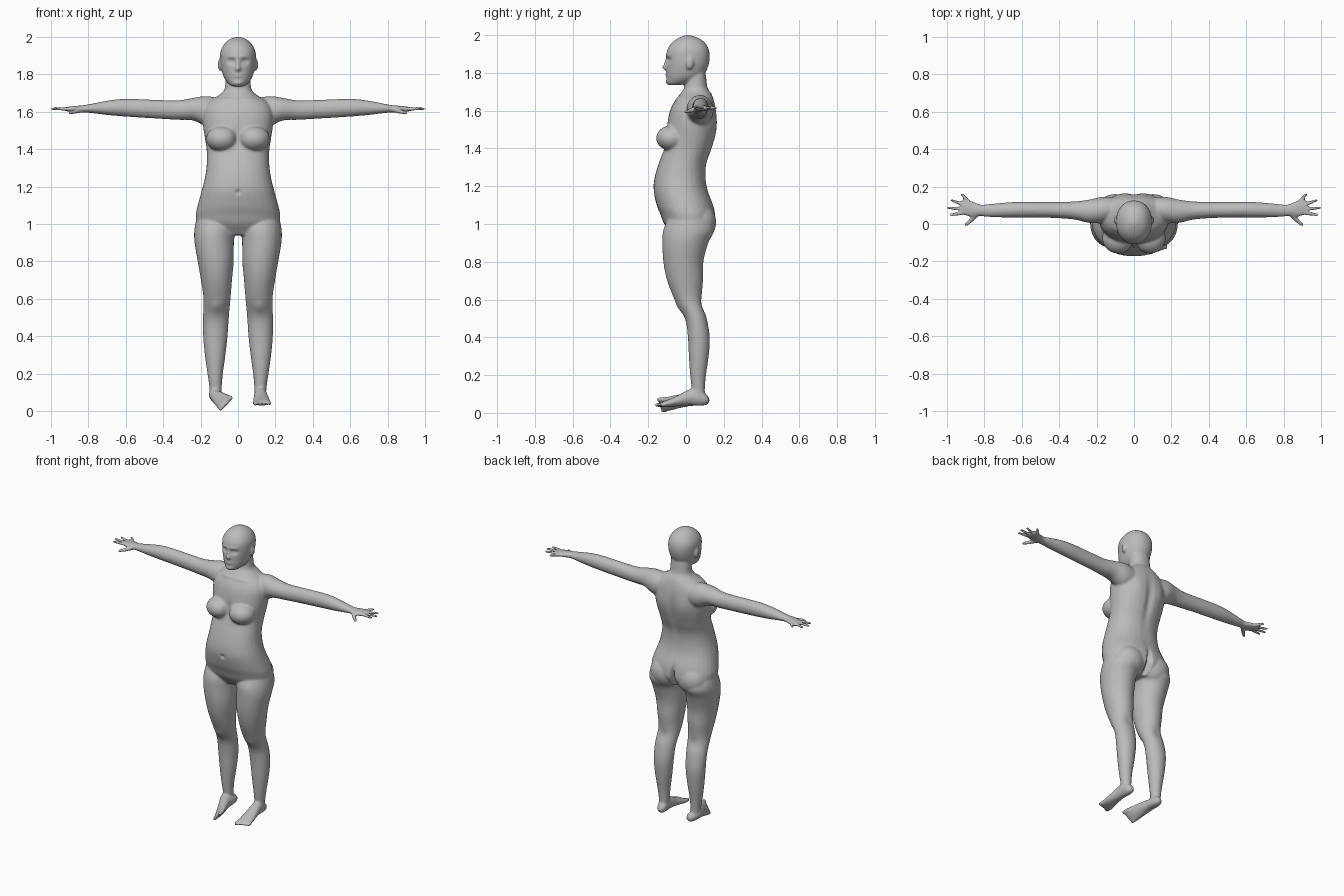
import bpy, bmesh, math
from mathutils import Vector, Matrix

cube = bpy.data.objects.get("Cube")
if cube:
    bpy.data.objects.remove(cube)

X, Y, Z = Vector((1, 0, 0)), Vector((0, 1, 0)), Vector((0, 0, 1))
bm = bmesh.new()


def spline(rows, steps=4):
    """Smoothly interpolate between rows of numbers."""
    out = []
    for i in range(len(rows) - 1):
        a, b, c, d = (rows[min(max(k, 0), len(rows) - 1)] for k in range(i - 1, i + 3))
        for s in range(steps):
            t = s / steps
            out.append([q + t / 2 * (r - p + t * (2 * p - 5 * q + 4 * r - w + t * (3 * (q - r) + w - p)))
                        for p, q, r, w in zip(a, b, c, d)])
    return out + [list(rows[-1])]


def loft(rows, u, v, place, sides=32, power=1.0, matrix=None):
    """Skin rings; place(row) gives centre and two radii along u and v."""
    rings = []
    for row in spline(rows):
        centre, a, b = place(row)
        ring = []
        for k in range(sides):
            t = math.tau * k / sides
            c, s = math.cos(t), math.sin(t)
            p = centre + u * a * math.copysign(abs(c) ** power, c) + v * b * math.copysign(abs(s) ** power, s)
            ring.append(bm.verts.new(matrix @ p if matrix else p))
        rings.append(ring)
    for lo, hi in zip(rings, rings[1:]):
        for k in range(sides):
            n = (k + 1) % sides
            bm.faces.new((lo[k], lo[n], hi[n], hi[k]))
    bm.faces.new(rings[0])
    bm.faces.new(rings[-1])


def upright(rows, side=1, power=1.0):
    """Rows are height, centre x, half width, front y, back y."""
    loft(rows, X, Y, lambda r: (Vector((side * r[1], (r[3] + r[4]) / 2, r[0])), r[2], (r[4] - r[3]) / 2),
         power=power)


def ball(centre, size, matrix=None):
    m = Matrix.Translation(centre) @ Matrix.Diagonal((*size, 1))
    bmesh.ops.create_uvsphere(bm, u_segments=24, v_segments=16, radius=1, matrix=matrix @ m if matrix else m)


def digit(points, r0, r1, matrix=None):
    """Rounded finger or toe through a few points."""
    path = [Vector(p) for p in points]
    n = 10 * (len(path) - 1)
    for i in range(n + 1):
        seg = min(i // 10, len(path) - 2)
        r = r0 + (r1 - r0) * i / n
        p = path[seg].lerp(path[seg + 1], i / 10 - seg)
        m = Matrix.Translation(p)
        bmesh.ops.create_icosphere(bm, subdivisions=2, radius=r, matrix=matrix @ m if matrix else m)


# Torso and neck
upright([(.94, 0, .15, -.07, .10), (1.0, 0, .215, -.115, .15), (1.05, 0, .225, -.135, .155),
         (1.1, 0, .215, -.155, .145), (1.18, 0, .193, -.172, .115), (1.25, 0, .176, -.165, .105),
         (1.32, 0, .167, -.145, .11), (1.39, 0, .167, -.12, .135), (1.46, 0, .177, -.11, .155),
         (1.53, 0, .187, -.1, .163), (1.6, 0, .185, -.085, .16), (1.65, 0, .16, -.06, .15),
         (1.69, 0, .1, -.03, .135), (1.72, 0, .072, -.01, .115), (1.78, 0, .066, 0, .106),
         (1.83, 0, .06, 0, .1)], power=.9)

# Head
upright([(1.735, 0, .03, -.09, -.04), (1.75, 0, .052, -.1, .03), (1.78, 0, .074, -.103, .085),
         (1.82, 0, .087, -.104, .112), (1.87, 0, .095, -.104, .125), (1.92, 0, .094, -.1, .122),
         (1.96, 0, .074, -.075, .1), (1.985, 0, .046, -.04, .065), (2.0, 0, .01, 0, .02)], power=.93)

# Foot frames: the left one stands flat, the right one is rolled inward
pivot = Vector((.12, .07, .09))
roll = (Matrix.Rotation(math.radians(7), 4, 'Z') @ Matrix.Rotation(math.radians(-50), 4, 'Y'))
right_pivot = Vector((-pivot.x, pivot.y, pivot.z))
tilt = Matrix.Translation(right_pivot - Z * .01) @ roll @ Matrix.Translation(-right_pivot)

for side in (1, -1):
    flip = Matrix.Diagonal((side, 1, 1, 1))
    foot = tilt @ flip if side < 0 else flip

    # Breast, buttock and ear
    ball((side * .085, -.075, 1.455), (.085, .083, .068))
    ball((side * .1, .07, 1.01), (.105, .09, .1))
    ball((side * .096, .02, 1.85), (.012, .02, .033))

    # Leg
    upright([(1.04, .12, .1, -.09, .12), (.97, .125, .108, -.12, .15), (.9, .127, .105, -.125, .118),
             (.8, .119, .096, -.12, .092), (.7, .115, .083, -.1, .09), (.6, .112, .072, -.06, .085),
             (.5, .118, .069, -.005, .11), (.4, .121, .065, .01, .126), (.3, .122, .055, .015, .12),
             (.2, .122, .041, .022, .106), (.13, .12, .033, .03, .1), (.08, .12, .03, .035, .1)], side)

    # Foot and toes: rows are y, centre x, half width, bottom, top
    loft([(.122, .118, .012, .055, .08), (.105, .118, .027, .042, .1), (.07, .119, .033, .038, .13),
          (.02, .121, .035, .04, .125), (-.04, .124, .042, .036, .095), (-.09, .127, .048, .031, .072),
          (-.125, .128, .046, .031, .06)], X, Z,
         lambda r: (Vector((r[1], r[0], (r[3] + r[4]) / 2)), r[2], (r[4] - r[3]) / 2), matrix=foot)
    for k in range(5):
        x, reach = .092 + .0195 * k, .152 - .006 * k
        r = .0145 if k == 0 else .0105
        digit([(x, -.11, .045), (x, -reach, .042)], r, r * .85, foot)

    # Arm and palm: rows are x, centre y, centre z, half depth, half height
    loft([(.1, .08, 1.6, .06, .07), (.17, .075, 1.603, .07, .08), (.24, .068, 1.613, .062, .06),
          (.32, .072, 1.608, .048, .052), (.42, .075, 1.612, .043, .05), (.52, .076, 1.617, .042, .049),
          (.62, .076, 1.621, .042, .046), (.7, .074, 1.62, .039, .038), (.78, .072, 1.617, .034, .025),
          (.82, .073, 1.615, .031, .02), (.86, .079, 1.614, .041, .017), (.9, .088, 1.613, .044, .014),
          (.92, .092, 1.613, .036, .01)], Y, Z,
         lambda r: (Vector((r[0], r[1], r[2])), r[3], r[4]), matrix=flip)

    # Fingers and thumb
    for root, tip in (((.9, .06), (.978, .048)), ((.905, .08), (.991, .086)),
                      ((.9, .1), (.972, .126)), ((.88, .115), (.918, .158))):
        digit([(*root, 1.613), (*tip, 1.616)], .0115, .009, flip)
    digit([(.835, .06, 1.61), (.868, .022, 1.6), (.897, -.004, 1.594)], .016, .0095, flip)

# Fuse everything into one skin
mesh = bpy.data.meshes.new("body")
bmesh.ops.recalc_face_normals(bm, faces=bm.faces)
bm.to_mesh(mesh)
bm.free()
body = bpy.data.objects.new("body", mesh)
bpy.context.collection.objects.link(body)
bpy.context.view_layer.objects.active = body
body.select_set(True)
fuse = body.modifiers.new("fuse", 'REMESH')
fuse.mode, fuse.voxel_size = 'VOXEL', .007
soften = body.modifiers.new("soften", 'SMOOTH')
soften.factor, soften.iterations = .5, 5
for name in ("fuse", "soften"):
    bpy.ops.object.modifier_apply(modifier=name)


def sculpt(centre, size, push):
    """Move the skin around a point with a soft falloff; mirrored when off centre."""
    for side in ((1, -1) if centre[0] else (1,)):
        for v in body.data.vertices:
            d = [(v.co[i] - centre[i] * (side if i == 0 else 1)) / size[i] for i in range(3)]
            q = d[0] ** 2 + d[1] ** 2 + d[2] ** 2
            if q < 6:
                v.co += Vector((push[0] * side, push[1], push[2])) * math.exp(-q)


# Face
sculpt((.036, -.09, 1.868), (.019, .05, .014), (0, .016, 0))      # eye sockets
sculpt((.036, -.08, 1.866), (.01, .04, .007), (0, -.006, 0))      # eyelids
sculpt((.03, -.1, 1.893), (.028, .04, .01), (0, -.005, 0))        # brows
sculpt((0, -.1, 1.85), (.009, .04, .025), (0, -.012, 0))          # nose bridge
sculpt((0, -.11, 1.828), (.014, .04, .013), (0, -.018, 0))        # nose tip
sculpt((0, -.1, 1.792), (.022, .04, .01), (0, -.008, 0))          # lips
sculpt((0, -.11, 1.793), (.02, .04, .003), (0, .006, 0))          # mouth line
sculpt((0, -.1, 1.75), (.025, .03, .014), (0, -.008, 0))          # chin

# Body forms
sculpt((0, -.12, 1.46), (.022, .06, .06), (0, .012, 0))           # cleavage
sculpt((0, .16, 1.4), (.025, .05, .17), (0, -.014, 0))            # spine
sculpt((.09, .16, 1.52), (.05, .05, .07), (0, .007, 0))           # shoulder blades
sculpt((0, .16, .99), (.014, .1, .08), (0, -.045, 0))             # buttock cleft
sculpt((0, -.172, 1.17), (.012, .04, .012), (0, .012, 0))         # navel
sculpt((.07, -.05, 1.665), (.05, .04, .01), (0, -.006, .002))     # collarbones
sculpt((.115, -.03, .56), (.03, .04, .035), (0, -.008, 0))        # kneecaps
sculpt((.115, .09, .57), (.03, .04, .04), (0, -.008, 0))          # knee hollows

# Colour and shading
grey = bpy.data.materials.new("plain grey")
grey.use_nodes = True
tone = (.5, .5, .5, 1)
grey.diffuse_color = tone
grey.node_tree.nodes["Principled BSDF"].inputs["Base Color"].default_value = tone
body.data.materials.clear()
body.data.materials.append(grey)
bpy.ops.object.shade_smooth_by_angle(angle=math.radians(60))
